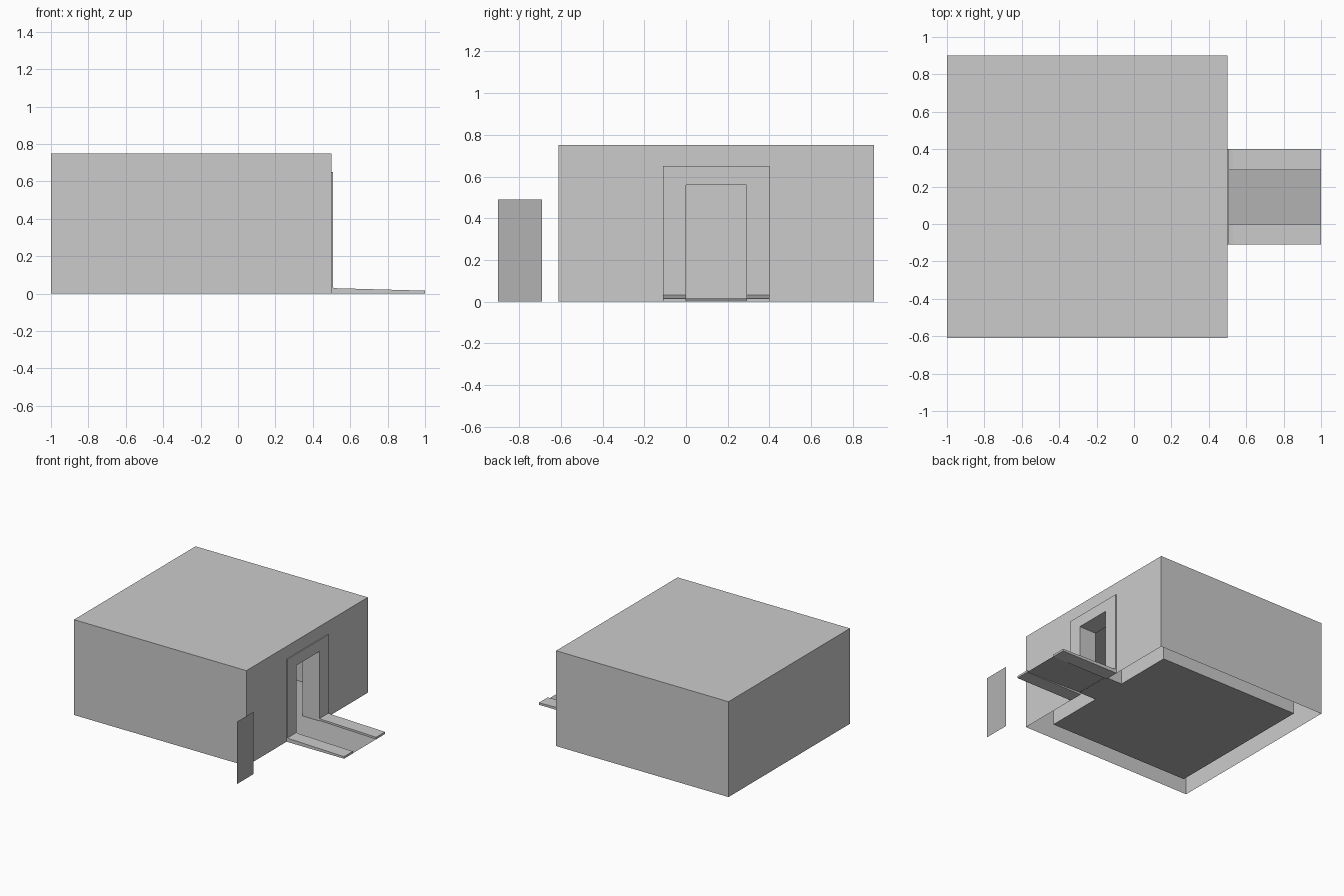
import bpy, bmesh

if "Cube" in bpy.data.objects:
    bpy.data.objects.remove(bpy.data.objects["Cube"])

grey = bpy.data.materials.new("neutral_grey")
grey.diffuse_color = (0.45, 0.45, 0.45, 1)
grey.use_nodes = True
grey.node_tree.nodes["Principled BSDF"].inputs["Base Color"].default_value = grey.diffuse_color

# Doorway and frame limits in y and z
D0, D1, DTOP = 0.0, 0.29, 0.56
F0, F1, FTOP = -0.11, 0.40, 0.65
FLOOR = 0.012


def finish(name, bm, mat=None, inward=False):
    bmesh.ops.remove_doubles(bm, verts=bm.verts, dist=1e-5)
    bmesh.ops.recalc_face_normals(bm, faces=bm.faces)
    if inward:
        bmesh.ops.reverse_faces(bm, faces=bm.faces)
    me = bpy.data.meshes.new(name)
    bm.to_mesh(me)
    bm.free()
    ob = bpy.data.objects.new(name, me)
    bpy.context.collection.objects.link(ob)
    if mat:
        me.materials.append(mat)
    return ob


def poly(bm, pts):
    return bm.faces.new([bm.verts.new(p) for p in pts])


def prism(name, pts, offset, mat=None):
    """Solid made by sweeping a flat outline along an offset."""
    bm = bmesh.new()
    face = poly(bm, pts)
    geo = bmesh.ops.extrude_face_region(bm, geom=[face], use_keep_orig=True)
    moved = [v for v in geo["geom"] if isinstance(v, bmesh.types.BMVert)]
    bmesh.ops.translate(bm, verts=moved, vec=offset)
    return finish(name, bm, mat)


def door_outline(x, y0, y1, z0, top):
    """Upright outline with the doorway notched out of its lower edge."""
    return [(x, y0, z0), (x, y0, top), (x, y1, top), (x, y1, z0),
            (x, D1, z0), (x, D1, DTOP), (x, D0, DTOP), (x, D0, z0)]


def shell(name, x0, x1, y0, y1, z0, z1, inward=False):
    """Open-bottomed thin box with a doorway on its right side."""
    bm = bmesh.new()
    poly(bm, [(x0, y0, z1), (x1, y0, z1), (x1, y1, z1), (x0, y1, z1)])
    for y in (y0, y1):
        poly(bm, [(x0, y, z0), (x1, y, z0), (x1, y, z1), (x0, y, z1)])
    poly(bm, [(x0, y0, z0), (x0, y1, z0), (x0, y1, z1), (x0, y0, z1)])
    poly(bm, door_outline(x1, y0, y1, z0, z1))
    return finish(name, bm, None, inward)


# Outer walls and roof, with the separate room lining inside
shell("outer_walls", -1, 0.5, -0.61, 0.90, 0, 0.75)
RX0, RX1, RY0, RY1 = -0.86, 0.36, -0.47, 0.76
shell("room_lining", RX0, RX1, RY0, RY1, FLOOR, 0.62, True)

# Passage through the wall: two jambs and a lintel
bm = bmesh.new()
path = [(D0, FLOOR), (D0, DTOP), (D1, DTOP), (D1, FLOOR)]
for (ya, za), (yb, zb) in zip(path, path[1:]):
    poly(bm, [(RX1, ya, za), (0.5, ya, za), (0.5, yb, zb), (RX1, yb, zb)])
finish("door_passage", bm, None, True)

# Floor of the room, running out through the doorway
bm = bmesh.new()
poly(bm, [(x, y, FLOOR) for x, y in
          [(RX0, RY0), (RX1, RY0), (RX1, D0), (0.51, D0),
           (0.51, D1), (RX1, D1), (RX1, RY1), (RX0, RY1)]])
floor = finish("room_floor", bm, grey)
if floor.data.polygons[0].normal.z < 0:
    floor.data.flip_normals()

# Raised frame around the doorway
prism("door_frame", door_outline(0.5, F0, F1, 0, FTOP), (0.008, 0, 0))

# Sloping path with a curb along each side
bm = bmesh.new()
poly(bm, [(0.508, D0, FLOOR + 0.004), (1, D0, 0.001), (1, D1, 0.001), (0.508, D1, FLOOR + 0.004)])
ramp = finish("entry_ramp", bm, grey)
if ramp.data.polygons[0].normal.z < 0:
    ramp.data.flip_normals()
for name, a, b in (("curb_left", F0, D0), ("curb_right", D1, F1)):
    prism(name, [(0.508, a, 0), (1, a, 0), (1, a, 0.016), (0.53, a, 0.029), (0.508, a, 0.032)],
          (0, b - a, 0))

# Free-standing flat door panel
bm = bmesh.new()
poly(bm, [(0.62, -0.90, 0), (0.62, -0.69, 0), (0.62, -0.69, 0.49), (0.62, -0.90, 0.49)])
finish("door_panel", bm, grey)
